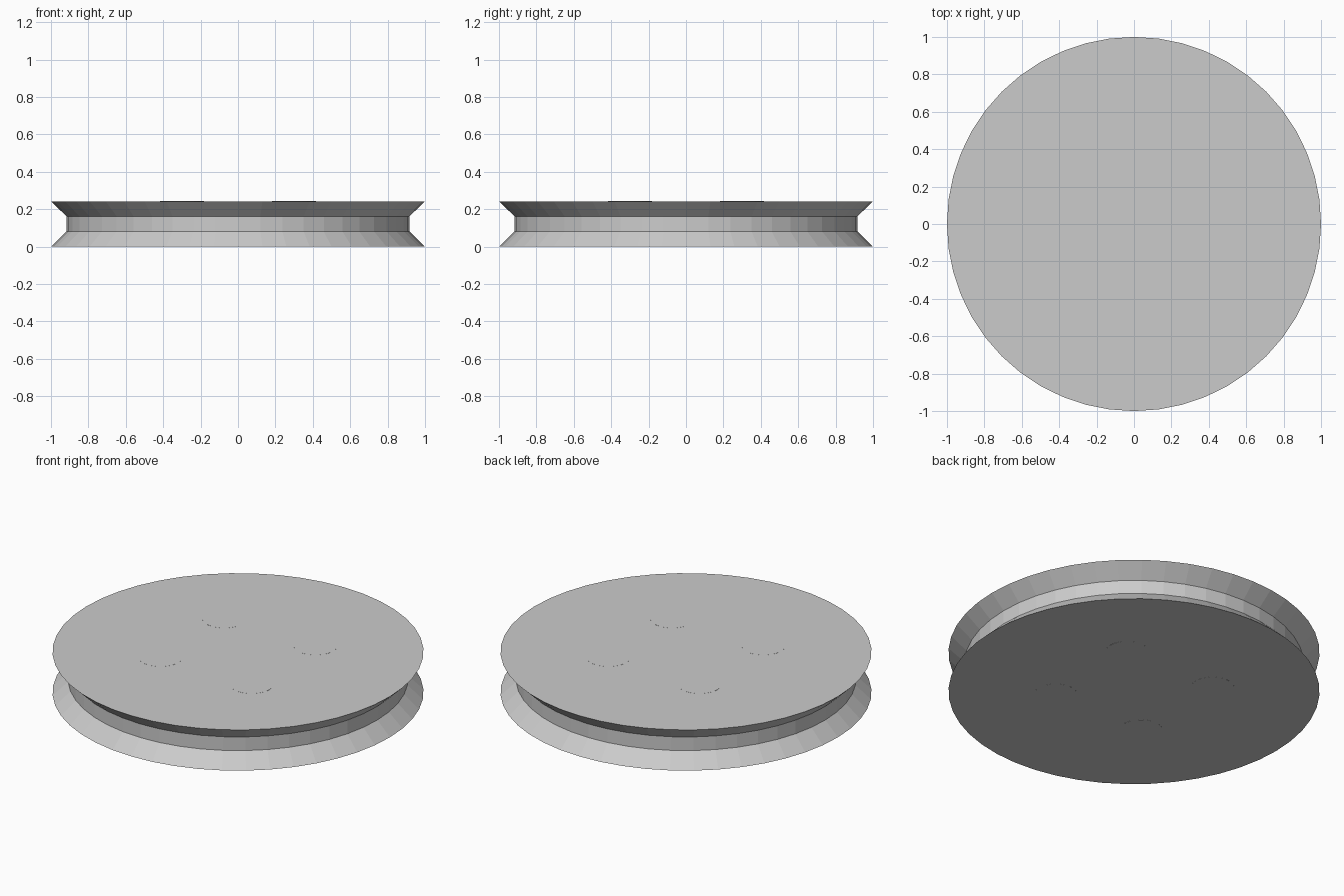
import bpy, bmesh
from math import cos, sin, tau

if "Cube" in bpy.data.objects:
    bpy.data.objects.remove(bpy.data.objects["Cube"])

HEIGHT = 0.243
SEGMENTS = 48


def lathe(name, profile, segments, center=(0, 0)):
    """Closed solid of revolution from (radius, z) points, bottom to top."""
    bm = bmesh.new()
    rings = [[bm.verts.new((r * cos(tau * i / segments), r * sin(tau * i / segments), z))
              for i in range(segments)] for r, z in profile]
    for low, high in zip(rings, rings[1:]):
        for i in range(segments):
            j = (i + 1) % segments
            bm.faces.new((low[i], low[j], high[j], high[i]))
    bm.faces.new(rings[0][::-1])
    bm.faces.new(rings[-1])
    mesh = bpy.data.meshes.new(name)
    bm.to_mesh(mesh)
    bm.free()
    obj = bpy.data.objects.new(name, mesh)
    obj.location = (center[0], center[1], 0)
    bpy.context.collection.objects.link(obj)
    return obj


# Grooved disc with two flared rims; a hair thinner than the plugs to avoid coplanar faces
GAP = 0.0004
lathe("grooved_wheel", [(1.0, GAP), (0.917, 0.081), (0.917, 0.162), (1.0, HEIGHT - GAP)], SEGMENTS)

# Four flush round plugs running through the disc
for sx in (-1, 1):
    for sy in (-1, 1):
        side = ("back" if sy > 0 else "front") + ("_right" if sx > 0 else "_left")
        lathe(f"plug_{side}", [(0.118, 0), (0.118, HEIGHT)], 32, (0.3 * sx, 0.3 * sy))
